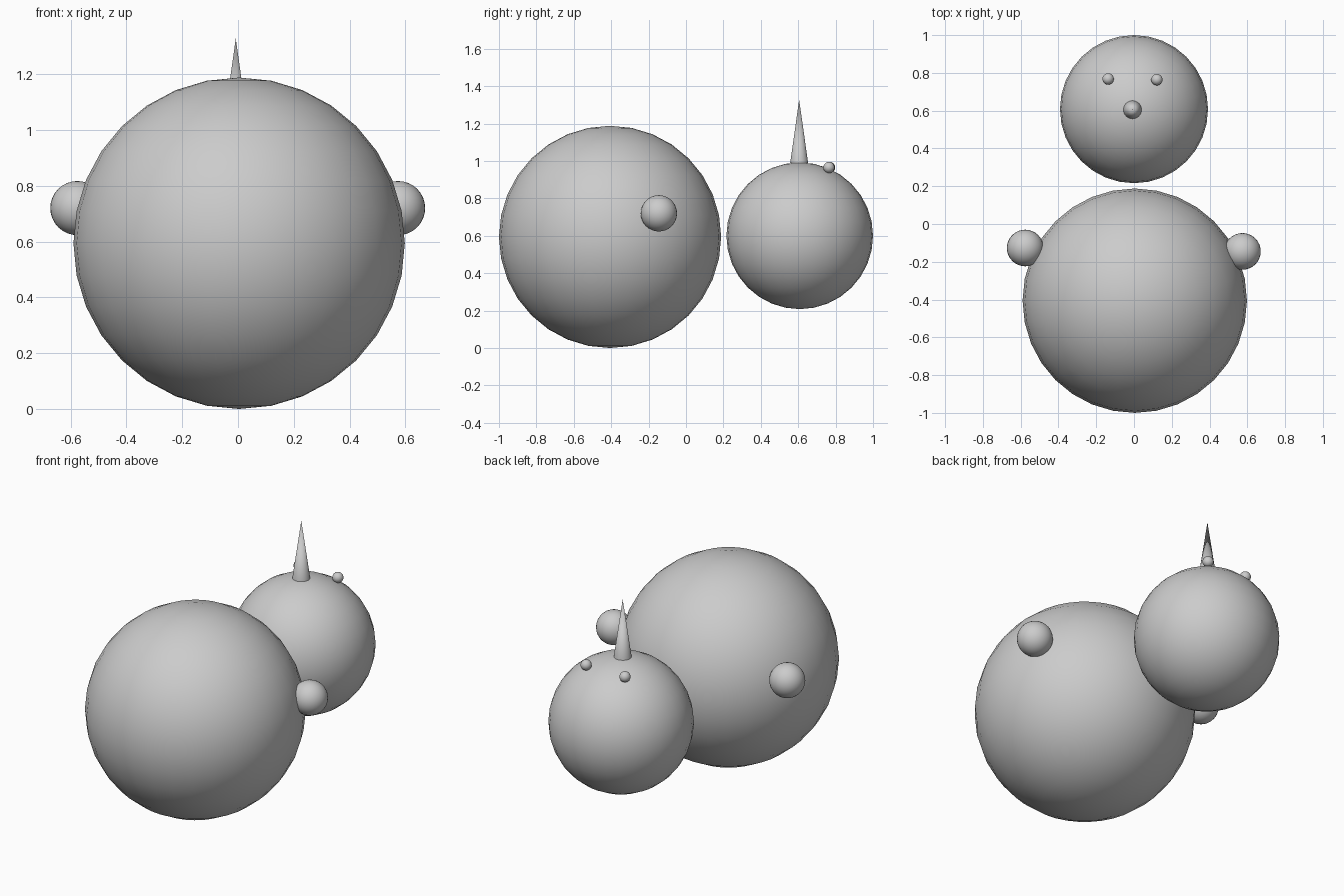
import bpy

cube = bpy.data.objects.get("Cube")
if cube:
    bpy.data.objects.remove(cube, do_unlink=True)

# Single plain grey
grey = bpy.data.materials.new("plain_grey")
grey.use_nodes = True
colour = (0.6, 0.6, 0.6, 1)
grey.diffuse_color = colour
grey.node_tree.nodes["Principled BSDF"].inputs["Base Color"].default_value = colour


def finish(name):
    obj = bpy.context.object
    obj.name = name
    obj.data.materials.append(grey)
    bpy.ops.object.shade_smooth_by_angle()


def ball(name, radius, centre):
    bpy.ops.mesh.primitive_uv_sphere_add(
        segments=32, ring_count=16, radius=radius, location=centre)
    finish(name)


# Large body and smaller head
ball("body", 0.594, (0.004, -0.406, 0.594))
ball("head", 0.392, (0, 0.608, 0.6))

# Hands at the sides of the body
ball("left_hand", 0.097, (0.574, -0.145, 0.72))
ball("right_hand", 0.097, (-0.576, -0.127, 0.72))

# Eyes on the upper head
ball("left_eye", 0.03, (0.121, 0.764, 0.965))
ball("right_eye", 0.03, (-0.137, 0.768, 0.965))

# Pointed horn standing on the head
bpy.ops.mesh.primitive_cone_add(
    vertices=32, radius1=0.048, radius2=0, depth=0.34, location=(-0.008, 0.605, 1.158))
finish("horn")
